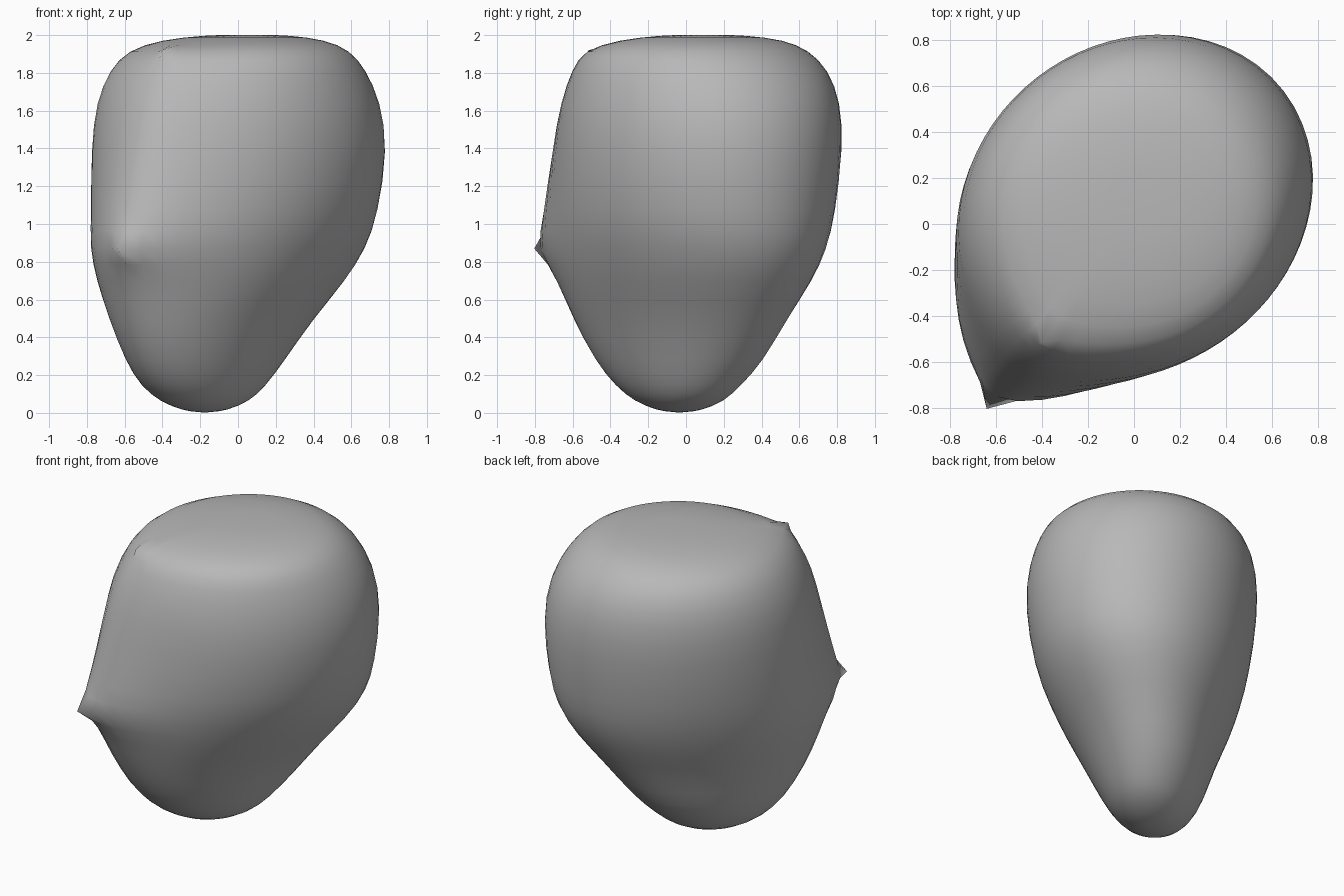
import bpy, bmesh, math

if "Cube" in bpy.data.objects:
    bpy.data.objects.remove(bpy.data.objects["Cube"], do_unlink=True)

SEGMENTS = 32
DIAG = math.sqrt(0.5)
RIDGE_ANGLE = math.pi - 0.17

# Oval sections: height, centre along and across the diagonal,
# half length, half width, tilt in degrees, ridge strength
SECTIONS = [
    (0.012, -0.15, -0.10, 0.13, 0.10, 0, 0),
    (0.06, -0.15, -0.10, 0.28, 0.19, 0, 0),
    (0.14, -0.16, -0.10, 0.39, 0.26, 0, 0),
    (0.27, -0.15, -0.10, 0.52, 0.33, 4, 0),
    (0.50, -0.12, -0.08, 0.67, 0.42, 3, 0.01),
    (0.70, -0.05, -0.07, 0.77, 0.53, 0, 0.08),
    (0.87, 0.0, -0.06, 0.82, 0.60, -2, 0.23),
    (1.05, 0.03, -0.05, 0.83, 0.66, -4, 0.18),
    (1.40, 0.065, -0.05, 0.83, 0.71, -8, 0.12),
    (1.65, 0.065, -0.06, 0.79, 0.70, -7, 0.09),
    (1.82, 0.06, -0.06, 0.70, 0.65, -4, 0.09),
    (1.92, 0.05, -0.04, 0.60, 0.58, 0, 0.11),
    (1.975, 0.08, -0.04, 0.45, 0.43, 0, 0.04),
    (2.0, 0.10, -0.03, 0.22, 0.22, 0, 0),
]


def section_point(section, i):
    z, cu, cw, length, width, tilt, ridge = section
    turn = 2 * math.pi * i / SEGMENTS
    angle = RIDGE_ANGLE + turn
    local = angle + math.radians(tilt)
    radius = 1 / math.hypot(math.cos(local) / length, math.sin(local) / width)
    away = min(turn, 2 * math.pi - turn)
    radius += ridge * math.exp(-(away / 0.32) ** 1.3)
    u, w = cu + radius * math.cos(angle), cw + radius * math.sin(angle)
    return ((u + w) * DIAG, (u - w) * DIAG, z)


# Rock body lofted through the sections
bm = bmesh.new()
crease = bm.verts.layers.float.new("crease_vert")
rings = [[bm.verts.new(section_point(s, i)) for i in range(SEGMENTS)] for s in SECTIONS]
for low, high in zip(rings, rings[1:]):
    for i in range(SEGMENTS):
        j = (i + 1) % SEGMENTS
        bm.faces.new((low[i], low[j], high[j], high[i]))

# Closed bottom and top
for ring, section, z in ((rings[0], SECTIONS[0], 0), (rings[-1], SECTIONS[-1], 2.002)):
    u, w = section[1], section[2]
    pole = bm.verts.new(((u + w) * DIAG, (u - w) * DIAG, z))
    for i in range(SEGMENTS):
        bm.faces.new((ring[i], ring[(i + 1) % SEGMENTS], pole))
bmesh.ops.recalc_face_normals(bm, faces=bm.faces)
for face in bm.faces:
    face.smooth = True

# Pointed corners at the middle and the top of the ridge
for ring, section in zip(rings, SECTIONS):
    if section[0] in (0.87, 1.92):
        ring[0][crease] = 1

mesh = bpy.data.meshes.new("rock")
bm.to_mesh(mesh)
bm.free()
rock = bpy.data.objects.new("rock", mesh)
bpy.context.collection.objects.link(rock)
rounding = rock.modifiers.new("rounding", "SUBSURF")
rounding.levels = rounding.render_levels = 1

# Stone colour
stone = bpy.data.materials.new("grey stone")
stone.use_nodes = True
colour = (0.48, 0.48, 0.48, 1)
stone.diffuse_color = colour
stone.node_tree.nodes["Principled BSDF"].inputs["Base Color"].default_value = colour
mesh.materials.append(stone)
